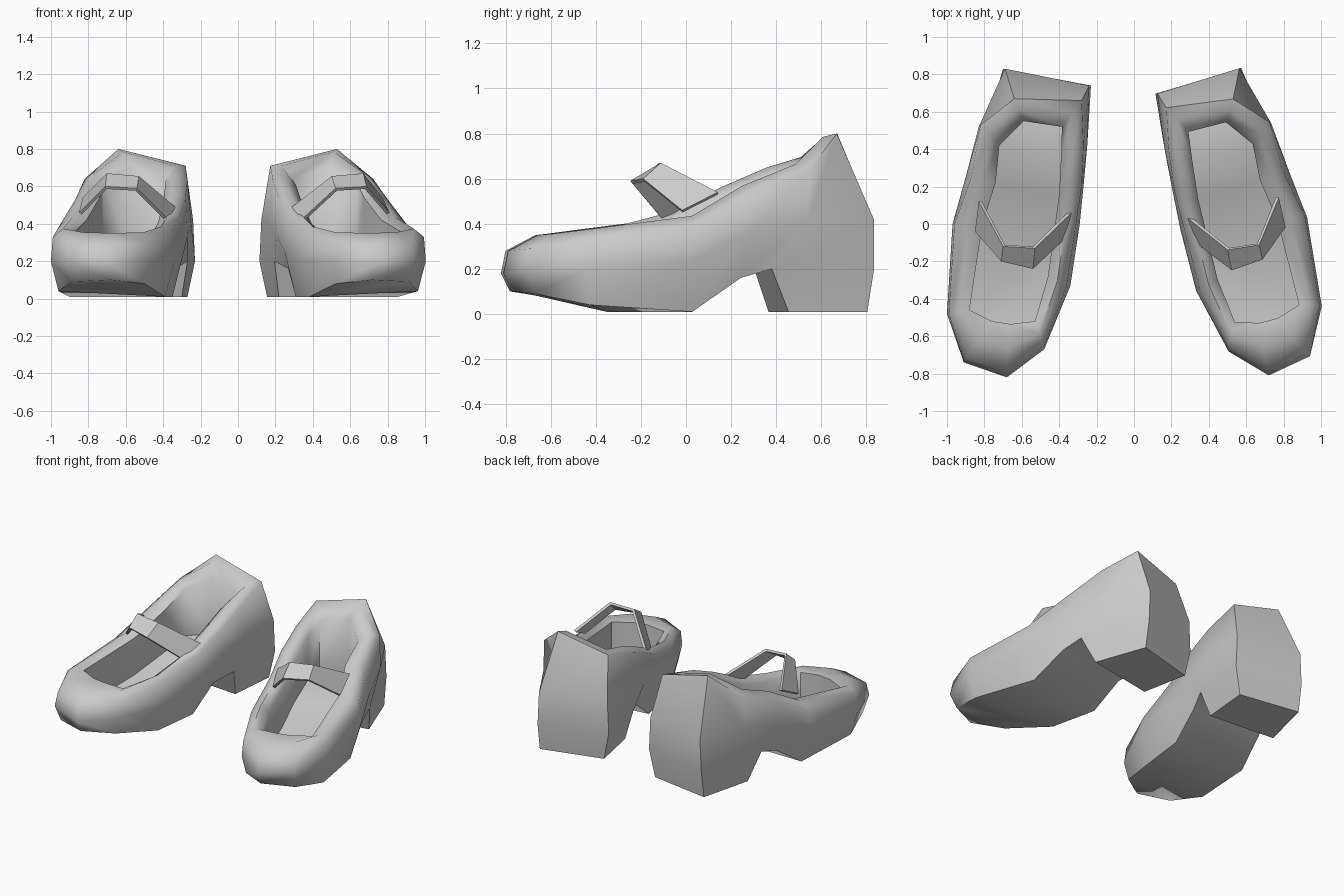
import bpy, bmesh, math
from mathutils import Matrix, Vector

if "Cube" in bpy.data.objects:
    bpy.data.objects.remove(bpy.data.objects["Cube"])


def make_material(name, colour):
    mat = bpy.data.materials.new(name)
    mat.use_nodes = True
    mat.diffuse_color = colour
    mat.node_tree.nodes["Principled BSDF"].inputs["Base Color"].default_value = colour
    return mat


GREY = make_material("plain grey", (0.6, 0.6, 0.6, 1))

# Contours around one shoe, starting at the toe tip, outer side first
SOLE = [(-.68, -.78, .10), (-.89, -.70, .09), (-.96, -.46, .04), (-.90, 0, .01),
        (-.86, .22, .16), (-.84, .36, .20), (-.70, .83, .20), (-.23, .74, .20),
        (-.27, .34, .20), (-.33, .20, .16), (-.35, 0, .01), (-.39, -.33, .01),
        (-.50, -.65, .08)]
SIDE = [(-.68, -.82, .18), (-.91, -.74, .20), (-1, -.48, .20), (-.97, 0, .24),
        (-.90, .25, .36), (-.83, .52, .42), (-.69, .83, .42), (-.24, .74, .42),
        (-.25, .42, .40), (-.27, .20, .33), (-.29, 0, .25), (-.34, -.33, .20),
        (-.48, -.67, .20)]
SHOULDER = [(-.68, -.80, .28), (-.90, -.72, .29), (-.99, -.48, .33), (-.96, 0, .38),
            (-.87, .25, .53), (-.82, .53, .64), (-.64, .67, .80), (-.28, .66, .71),
            (-.27, .42, .63), (-.28, .20, .54), (-.31, 0, .44), (-.36, -.33, .35),
            (-.48, -.65, .30)]
OPENING = [(-.66, -.535, .35), (-.76, -.52, .35), (-.88, -.46, .35), (-.81, 0, .42),
           (-.74, .22, .54), (-.72, .42, .62), (-.59, .55, .70), (-.385, .52, .64),
           (-.39, .36, .60), (-.40, .16, .51), (-.43, -.06, .40), (-.46, -.28, .35),
           (-.53, -.52, .34)]
HEEL_TIP = [(-.79, .44, .01), (-.70, .80, .01), (-.27, .73, .01), (-.30, .40, .01)]


def crest(outer, inner):
    # Rounded top of the rim, between shoulder and opening
    point = Vector(outer).lerp(Vector(inner), 0.5)
    point.z += 0.035
    return point


def insole(point):
    # Floor of the shoe: low at the ball, rising towards the heel
    x, y, z = point
    rise = min(max((y + 0.15) / 0.5, 0), 1)
    return Vector((x, y, 0.1 + 0.2 * rise))


def finish(name, bm, place, mirrored):
    # Place the part, tidy normals and shade it
    bm.transform(place)
    if mirrored:
        bmesh.ops.reverse_faces(bm, faces=bm.faces[:])
    mesh = bpy.data.meshes.new(name)
    bm.to_mesh(mesh)
    bm.free()
    mesh.materials.append(GREY)
    obj = bpy.data.objects.new(name, mesh)
    bpy.context.collection.objects.link(obj)
    return obj


def smooth(obj, angle):
    bpy.ops.object.select_all(action='DESELECT')
    obj.select_set(True)
    bpy.context.view_layer.objects.active = obj
    bpy.ops.object.shade_smooth_by_angle(angle=math.radians(angle))


def bridge(bm, lower, upper):
    n = len(lower)
    for i in range(n):
        j = (i + 1) % n
        bm.faces.new((lower[i], upper[i], upper[j], lower[j]))


def build_shoe(name, place, mirrored):
    bm = bmesh.new()
    rim = [crest(a, b) for a, b in zip(SHOULDER, OPENING)]
    floor = [insole(p) for p in OPENING]
    loops = [[bm.verts.new(p) for p in loop]
             for loop in (SOLE, SIDE, SHOULDER, rim, OPENING, floor)]
    for lower, upper in zip(loops, loops[1:]):
        bridge(bm, lower, upper)

    # Sole and insole: strips from the outer to the inner edge
    count = len(SOLE)
    for loop, is_sole in ((loops[0], True), (loops[-1], False)):
        bm.faces.new((loop[0], loop[1], loop[-1]))
        for i in range(1, 6):
            if is_sole and i == 5:
                continue
            bm.faces.new((loop[i], loop[i + 1], loop[count - i - 1], loop[count - i]))

    # Heel block under the back of the sole
    tip = [bm.verts.new(p) for p in HEEL_TIP]
    bridge(bm, tip, loops[0][5:9])
    bm.faces.new(tip)
    bmesh.ops.recalc_face_normals(bm, faces=bm.faces[:])
    smooth(finish(name, bm, place, mirrored), 62)


def build_strap(name, place, mirrored):
    front = [(-.85, -.04, .46), (-.71, -.20, .60), (-.54, -.24, .59), (-.37, -.08, .42)]
    back = [(-.83, .12, .54), (-.70, -.12, .67), (-.53, -.13, .655), (-.335, .06, .49)]
    bm = bmesh.new()
    rows = [[bm.verts.new(p) for p in row] for row in (front, back)]
    for i in range(len(front) - 1):
        bm.faces.new((rows[0][i], rows[0][i + 1], rows[1][i + 1], rows[1][i]))
    obj = finish(name, bm, place, mirrored)
    thick = obj.modifiers.new("thickness", 'SOLIDIFY')
    thick.thickness = 0.018
    thick.offset = -1


# The left shoe is a mirrored copy turned slightly about its toe
turned = (Matrix.Translation((.72, -.81, 0)) @ Matrix.Rotation(math.radians(5.8), 4, 'Z')
          @ Matrix.Translation((-.68, .82, 0)) @ Matrix.Scale(-1, 4, (1, 0, 0)))
for side, place, mirrored in (("right", Matrix.Identity(4), False), ("left", turned, True)):
    build_shoe(side + "_shoe", place, mirrored)
    build_strap(side + "_strap", place, mirrored)
